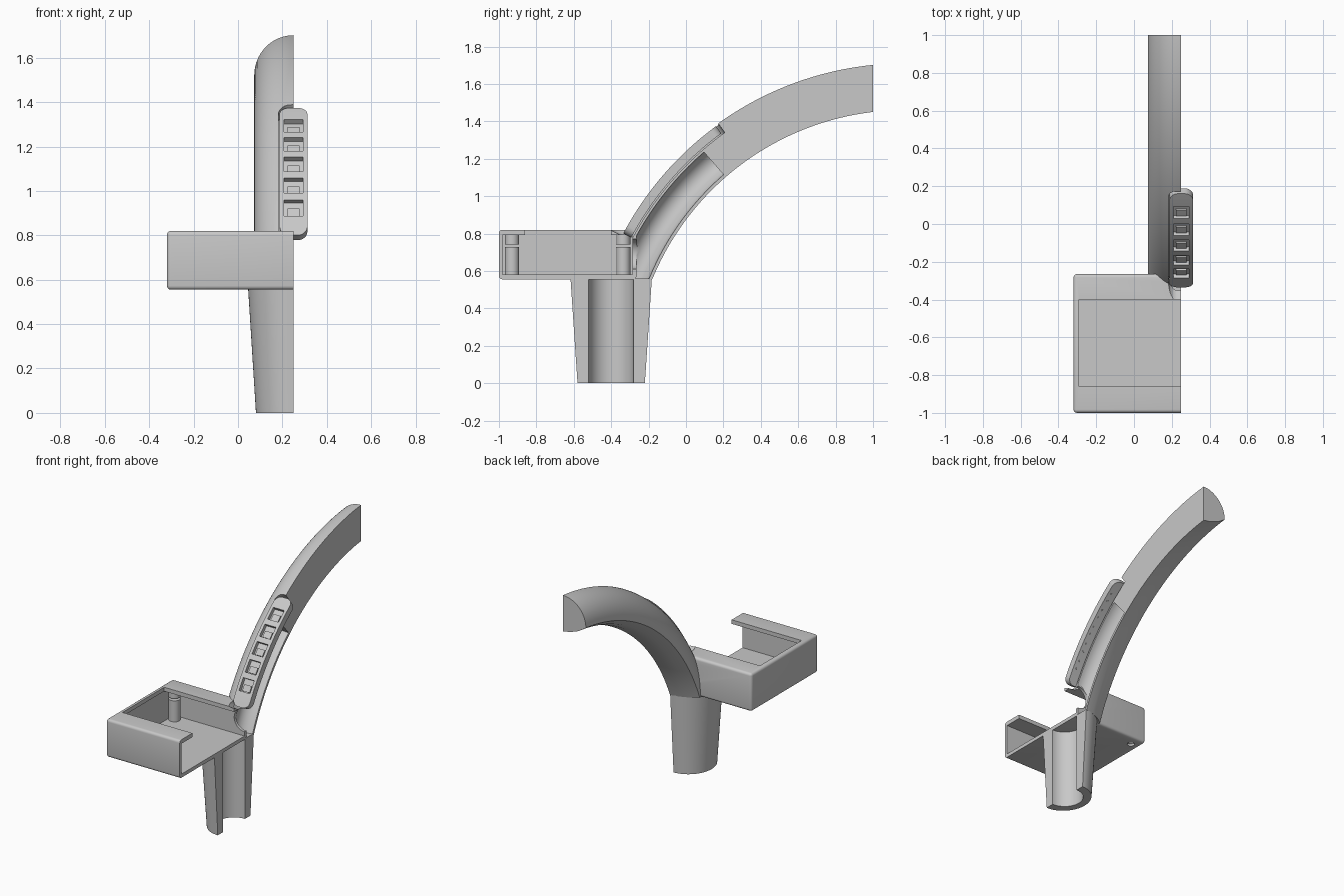
import bpy, bmesh
from math import sin, cos, pi, radians, sqrt
from mathutils import Matrix

if "Cube" in bpy.data.objects:
    bpy.data.objects.remove(bpy.data.objects["Cube"])

CUT_X = 0.25             # section plane of the half shell
ARC_Y = 1.17             # centre of the arm's curve, on the ground
HANDLE_Y = -0.4

grey = bpy.data.materials.new("plain grey")
grey.use_nodes = True
colour = (0.58, 0.58, 0.58, 1)
grey.diffuse_color = colour
grey.node_tree.nodes["Principled BSDF"].inputs["Base Color"].default_value = colour


def finish(bm, name):
    bmesh.ops.recalc_face_normals(bm, faces=bm.faces)
    mesh = bpy.data.meshes.new(name)
    bm.to_mesh(mesh)
    bm.free()
    mesh.materials.append(grey)
    obj = bpy.data.objects.new(name, mesh)
    bpy.context.scene.collection.objects.link(obj)
    return obj


def block(name, x, y, z, bevel=0):
    bm = bmesh.new()
    bmesh.ops.create_cube(bm, size=1)
    for v in bm.verts:
        for i, (lo, hi) in enumerate((x, y, z)):
            v.co[i] = lo if v.co[i] < 0 else hi
    if bevel:
        bmesh.ops.bevel(bm, geom=bm.edges[:], offset=bevel, segments=4,
                        profile=0.5, affect='EDGES')
    return finish(bm, name)


def rod(name, x, y, z0, z1, r0, r1=None, squash=1):
    bm = bmesh.new()
    bmesh.ops.create_cone(bm, cap_ends=True, segments=64, radius1=r0,
                          radius2=r1 or r0, depth=z1 - z0)
    for v in bm.verts:
        v.co.x *= squash
    bmesh.ops.translate(bm, verts=bm.verts, vec=(x, y, (z0 + z1) / 2))
    return finish(bm, name)


def sweep(name, section, angles):
    """Sweep a section of (x offset, radius) points along the arm's curve."""
    bm = bmesh.new()
    rings = []
    for a in angles:
        rings.append([bm.verts.new((CUT_X + x, ARC_Y - r * cos(radians(a)),
                                    r * sin(radians(a)))) for x, r in section(a)])
    n = len(rings[0])
    for p, q in zip(rings, rings[1:]):
        for i in range(n):
            j = (i + 1) % n
            bm.faces.new((p[i], p[j], q[j], q[i]))
    bm.faces.new(rings[0])
    bm.faces.new(rings[-1])
    return finish(bm, name)


def spread(a, b, n):
    return [a + (b - a) * i / n for i in range(n + 1)]


def strip(name, half, r0, r1, a0, a1, corner=0, x=0, n=32):
    """Curved bar of rectangular section, with rounded ends if asked."""
    def section(a):
        w = half
        d = min(a - a0, a1 - a) * radians(1.68)
        if d < corner:
            w += sqrt(max(corner ** 2 - (corner - d) ** 2, 0)) - corner
        return [(x - w, r0), (x + w, r0), (x + w, r1), (x - w, r1)]
    angles = spread(a0, a1, n)
    if corner:
        c = corner / radians(1.68)
        ease = [c * (1 - cos(t)) for t in spread(0, pi / 2, 8)]
        angles = ([a0 + e for e in ease] + spread(a0 + c, a1 - c, n)[1:-1]
                  + [a1 - e for e in reversed(ease)])
    return sweep(name, section, angles)


def cut(obj, *cutters):
    for c in cutters:
        c.hide_render = True
        m = obj.modifiers.new("cut", 'BOOLEAN')
        m.operation, m.solver, m.object = 'DIFFERENCE', 'EXACT', c
        dg = bpy.context.evaluated_depsgraph_get()
        mesh = bpy.data.meshes.new_from_object(obj.evaluated_get(dg))
        obj.modifiers.clear()
        obj.data = mesh
        bpy.data.objects.remove(c)


def trim():
    return block("trim", (CUT_X, 1), (-2, 2), (-1, 3))


def wire_hole():
    hole = rod("wire_hole", 0, 0, -0.04, 0.04, 0.08)
    hole.data.transform(Matrix.Translation((CUT_X, -0.27, 0.69))
                        @ Matrix.Rotation(pi / 2, 4, 'X'))
    return hole


def plate_groove():
    return strip("groove", 0.067, 1.65, 1.8, 27.5, 54.3, 0.045)


# Open-topped housing with overhanging lips at front and back
housing = block("housing", (-0.32, 0.5), (-1, -0.265), (0.555, 0.82), 0.018)
cut(housing,
    block("cavity", (-0.295, 0.6), (-0.98, -0.285), (0.58, 0.792)),
    block("opening", (-0.29, 0.6), (-0.86, -0.4), (0.7, 0.9)),
    wire_hole(), plate_groove(), trim())

# Split screw posts in the housing corners, bored from below
for label, y in (("front", -0.93), ("back", -0.335)):
    post = rod(label + "_post", -0.255, y, 0.57, 0.727, 0.038)
    rod(label + "_post_cap", -0.255, y, 0.742, 0.8, 0.038)
    cut(post, rod("bore", -0.255, y, 0.5, 0.7, 0.02))
    cut(housing, rod("bore", -0.255, y, 0.5, 0.7, 0.024))

# Tapered hollow handle
handle = rod("handle", CUT_X, HANDLE_Y, 0, 0.56, 0.18, 0.2175, 0.94)
cut(handle, rod("handle_bore", CUT_X, HANDLE_Y, -0.1, 0.556, 0.12), trim())

# Curved arm: domed above, shallow keel below
dome = [(-0.177 * cos(t), 1.53 + 0.18 * sin(t)) for t in spread(0, pi / 2, 16)]
keel = [(0, 1.46), (-0.06, 1.471), (-0.12, 1.493)]
arm = sweep("arm", lambda a: keel + dome, spread(16, 88, 72))
tube = [(0.088 * cos(t), 1.557 + 0.08 * sin(t)) for t in spread(0, 2 * pi, 32)[:-1]]
cut(arm,
    block("end_cut", (-1, 1), (1, 2), (0, 3)),
    block("base_cut", (-1, 1), (-2, 2), (-1, 0.556)),
    block("housing_cut", (-1, 1), (-2, -0.28), (0, 0.81)),
    sweep("wire_channel", lambda a: tube, spread(14, 49, 36)),
    wire_hole(), plate_groove())

# Full-width cover plate with five windows and a recessed underside
cover = strip("cover_plate", 0.0625, 1.657, 1.705, 28, 53.7, 0.045)
cut(cover, strip("recess", 0.053, 1.6, 1.678, 29, 52.7, 0.038))
strip("backing_board", 0.054, 1.664, 1.679, 28.8, 52.9, 0.038)

# Light blocks inside the windows and solder pads beneath the board
for i in range(5):
    a = 32.8 + 4.15 * i
    cut(cover, strip("window", 0.042, 1.64, 1.75, a - 1.45, a + 1.45, n=4))
    strip(f"light_block_{i + 1}", 0.028, 1.67, 1.69, a - 1.3, a + 0.2, n=3)
    for side in (-1, 1):
        for da in (-0.9, 0.9):
            strip(f"solder_pad_{i + 1}", 0.005, 1.658, 1.666, a + da - 0.17,
                  a + da + 0.17, x=side * 0.033, n=1)

# Smooth curved walls, keep hard edges
bpy.ops.object.select_all(action='DESELECT')
for obj in bpy.context.scene.objects:
    if obj.type == 'MESH':
        obj.select_set(True)
        bpy.context.view_layer.objects.active = obj
bpy.ops.object.shade_smooth_by_angle(angle=radians(30))
